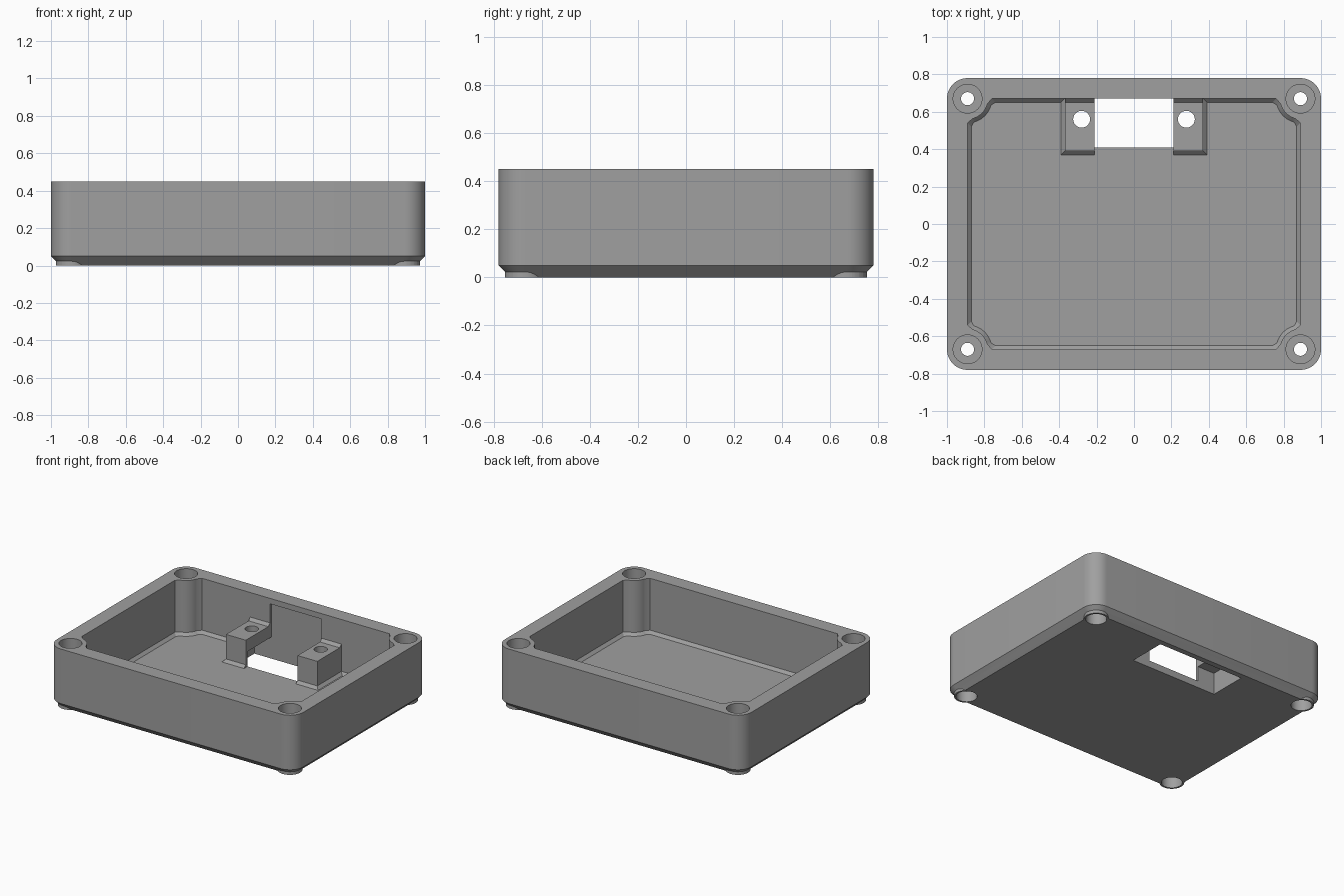
import bpy, bmesh, math

if "Cube" in bpy.data.objects:
    bpy.data.objects.remove(bpy.data.objects["Cube"])

grey = bpy.data.materials.new("matte grey")
grey.diffuse_color = (0.35, 0.35, 0.35, 1)
grey.use_nodes = True
grey.node_tree.nodes["Principled BSDF"].inputs["Base Color"].default_value = grey.diffuse_color

HX, HY = 0.89, 0.67          # screw centres, also the inner wall faces
CORNERS = [(sx * HX, sy * HY) for sx in (-1, 1) for sy in (-1, 1)]


def loft(name, rings):
    """Closed solid through rings of (outline, z) with equal point counts."""
    bm = bmesh.new()
    loops = [[bm.verts.new((x, y, z)) for x, y in pts] for pts, z in rings]
    bm.faces.new(loops[0][::-1])
    bm.faces.new(loops[-1])
    n = len(loops[0])
    for a, b in zip(loops, loops[1:]):
        for i in range(n):
            j = (i + 1) % n
            bm.faces.new((a[i], a[j], b[j], b[i]))
    bmesh.ops.recalc_face_normals(bm, faces=bm.faces)
    me = bpy.data.meshes.new(name)
    bm.to_mesh(me)
    bm.free()
    me.materials.append(grey)
    ob = bpy.data.objects.new(name, me)
    bpy.context.collection.objects.link(ob)
    return ob


def rect(x0, x1, y0, y1):
    return [(x0, y0), (x1, y0), (x1, y1), (x0, y1)]


def circle(cx, cy, r, n=48):
    return [(cx + r * math.cos(2 * math.pi * i / n),
             cy + r * math.sin(2 * math.pi * i / n)) for i in range(n)]


def rounded(inset, n=12):
    """Outer outline with round corners."""
    r = 0.11 - inset
    return [(sx * HX + r * math.cos(a0 + math.pi / 2 * i / n),
             sy * HY + r * math.sin(a0 + math.pi / 2 * i / n))
            for sx, sy, a0 in ((1, 1, 0), (-1, 1, math.pi / 2),
                               (-1, -1, math.pi), (1, -1, 1.5 * math.pi))
            for i in range(n + 1)]


def cavity_outline(d, n=12):
    """Inner outline, bulging in around the screw pillars."""
    r = 0.11 + d
    # one corner, from the side wall round the pillar to the end wall
    pts = [(HX - d, HY - 0.13 - d)]
    for i in range(n + 1):
        a = math.radians(255 - 60 * i / n)
        pts.append((HX + r * math.cos(a), HY + r * math.sin(a)))
    pts.append((HX - 0.13 - d, HY - d))
    out = []
    for sx, sy in ((1, 1), (-1, 1), (-1, -1), (1, -1)):
        corner = [(sx * x, sy * y) for x, y in pts]
        out += corner if sx * sy > 0 else corner[::-1]
    return out


def combine(target, tool, op):
    mod = target.modifiers.new(op, 'BOOLEAN')
    mod.operation = op
    mod.solver = 'EXACT'
    mod.object = tool
    bpy.context.view_layer.objects.active = target
    bpy.ops.object.modifier_apply(modifier=mod.name)
    bpy.data.objects.remove(tool, do_unlink=True)


def add(tool):
    combine(case, tool, 'UNION')


def cut(tool):
    combine(case, tool, 'DIFFERENCE')


# outer shell with chamfered bottom edge
case = loft("case_bottom", [(rounded(0.05), 0), (rounded(0), 0.05), (rounded(0), 0.45)])

# main cavity with a small chamfer round the floor
cut(loft("cavity", [(cavity_outline(0.02), 0.05), (cavity_outline(0), 0.07),
                    (cavity_outline(0), 0.5)]))

# round feet
for x, y in CORNERS:
    add(loft("foot", [(circle(x, y, 0.083), 0), (circle(x, y, 0.083), 0.045)]))

# connector mount with flared base, and the chamfer where it meets the wall
add(loft("mount", [(rect(-0.39, 0.39, 0.37, 0.72), 0.03),
                   (rect(-0.39, 0.39, 0.37, 0.72), 0.05),
                   (rect(-0.37, 0.37, 0.39, 0.72), 0.07),
                   (rect(-0.37, 0.37, 0.39, 0.72), 0.25)]))
add(loft("mount_chamfer", [(rect(-0.37, 0.37, 0.64, 0.71), 0.24),
                           (rect(-0.37, 0.37, 0.67, 0.71), 0.27)]))

# gap between the mounting blocks, running into a shallow wall recess
cut(loft("gap", [(rect(-0.21, 0.21, 0.3, 0.69), 0.05),
                 (rect(-0.21, 0.21, 0.3, 0.69), 0.41)]))

# connector pocket, open underneath
cut(loft("pocket", [(rect(-0.35, 0.35, 0.41, 0.69), -0.1),
                    (rect(-0.35, 0.35, 0.41, 0.69), 0.16)]))

# mount screw holes
for x in (-0.28, 0.28):
    cut(loft("mount_hole", [(circle(x, 0.56, 0.045), 0.1), (circle(x, 0.56, 0.045), 0.3)]))

# corner screw holes with recesses at both ends
for x, y in CORNERS:
    for r, z0, z1 in ((0.035, -0.1, 0.6), (0.077, 0.37, 0.6), (0.07, -0.1, 0.08)):
        cut(loft("screw_hole", [(circle(x, y, r), z0), (circle(x, y, r), z1)]))

bpy.ops.object.select_all(action='DESELECT')
case.select_set(True)
bpy.context.view_layer.objects.active = case
bpy.ops.object.shade_smooth_by_angle(angle=math.radians(25))
